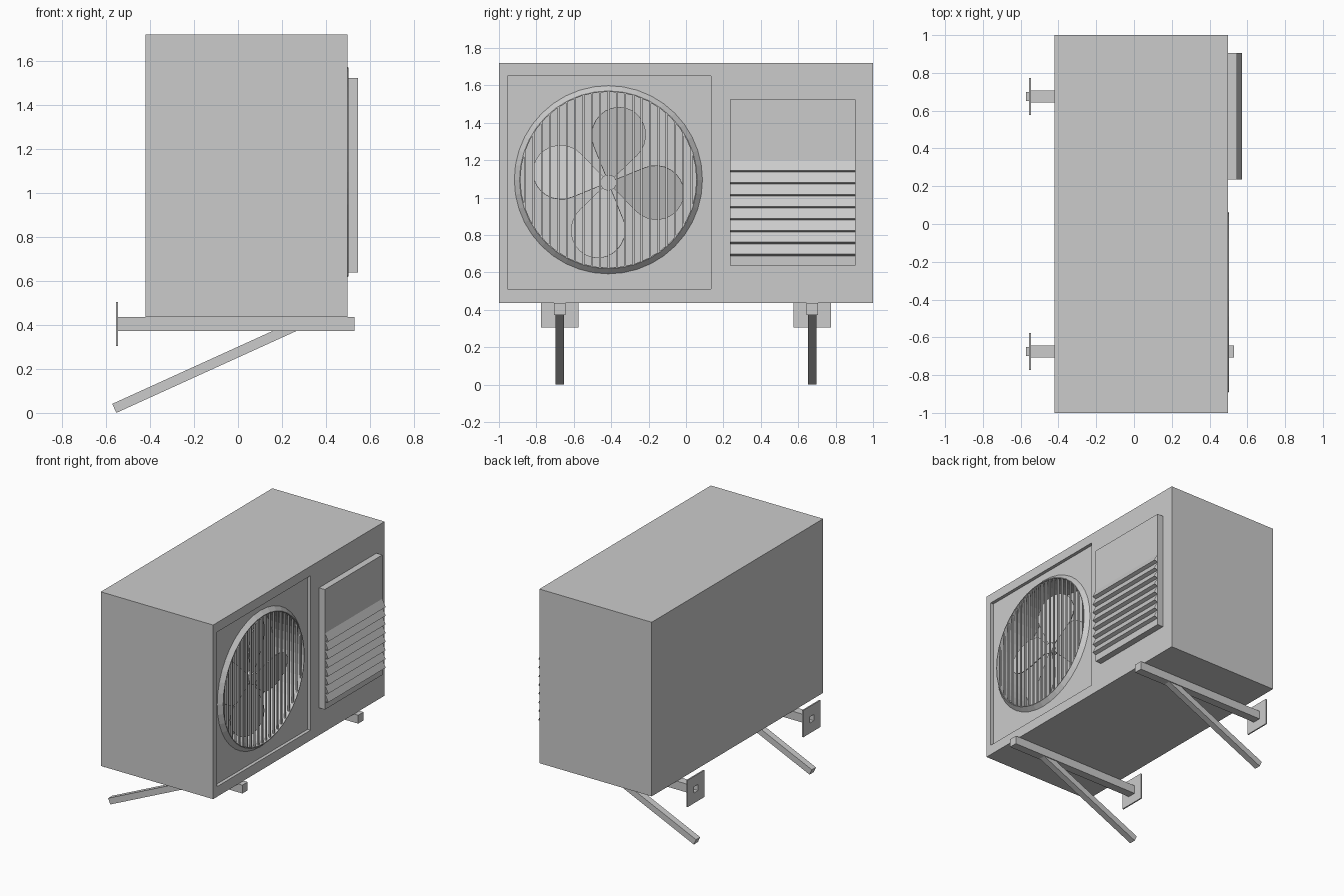
import bpy, bmesh, math
from mathutils import Vector, Matrix

if "Cube" in bpy.data.objects:
    bpy.data.objects.remove(bpy.data.objects["Cube"])

FY, FZ = -0.415, 1.095          # fan opening centre (y, z)
R_IN, R_OUT = 0.475, 0.505      # opening and rim radii


def make(name, verts, faces):
    me = bpy.data.meshes.new(name)
    me.from_pydata([tuple(v) for v in verts], [], faces)
    bm = bmesh.new()
    bm.from_mesh(me)
    bmesh.ops.recalc_face_normals(bm, faces=bm.faces)
    bm.to_mesh(me)
    bm.free()
    ob = bpy.data.objects.new(name, me)
    bpy.context.collection.objects.link(ob)
    return ob


def boxes(name, spans):
    """One object from boxes given as (x0, x1, y0, y1, z0, z1)."""
    verts, faces = [], []
    for x0, x1, y0, y1, z0, z1 in spans:
        n = len(verts)
        verts += [(x, y, z) for x in (x0, x1) for y in (y0, y1) for z in (z0, z1)]
        for f in ((0, 1, 3, 2), (4, 6, 7, 5), (0, 4, 5, 1),
                  (2, 3, 7, 6), (0, 2, 6, 4), (1, 5, 7, 3)):
            faces.append([n + i for i in f])
    return make(name, verts, faces)


def cylinder(name, r, x0, x1, cy, cz, sides):
    verts = [(x, cy + r * math.cos(2 * math.pi * i / sides),
              cz + r * math.sin(2 * math.pi * i / sides))
             for x in (x0, x1) for i in range(sides)]
    faces = [[i, (i + 1) % sides, sides + (i + 1) % sides, sides + i] for i in range(sides)]
    faces += [list(range(sides)), list(range(sides, 2 * sides))]
    return make(name, verts, faces)


def cut(ob, cutter):
    m = ob.modifiers.new("cut", 'BOOLEAN')
    m.operation, m.solver, m.object = 'DIFFERENCE', 'EXACT', cutter
    cutter.hide_render = True
    cutter.hide_viewport = True


# Casing with square recess and round fan cavity
casing = boxes("casing", [(-0.42, 0.497, -1, 1, 0.435, 1.72)])
cut(casing, boxes("recess_cutter", [(0.473, 0.6, -0.955, 0.135, 0.51, 1.65)]))
cut(casing, cylinder("cavity_cutter", R_IN - 0.004, 0.25, 0.62, FY, FZ, 40))

# Bevelled rim around the fan opening
profile = [(R_OUT, 0.471), (R_IN, 0.502), (R_IN - 0.005, 0.502), (R_IN - 0.005, 0.471)]
S = 40
verts = [(x, FY + r * math.cos(2 * math.pi * i / S), FZ + r * math.sin(2 * math.pi * i / S))
         for i in range(S) for r, x in profile]
faces = [[i * 4 + j, i * 4 + (j + 1) % 4, (i + 1) % S * 4 + (j + 1) % 4, (i + 1) % S * 4 + j]
         for i in range(S) for j in range(4)]
make("fan_rim", verts, faces)

# Vertical guard bars
bars = []
for i in range(-10, 11):
    y = i * 0.0445
    h = math.sqrt(R_IN ** 2 - y ** 2) - 0.001
    bars.append((0.482, 0.494, FY + y - 0.005, FY + y + 0.005, FZ - h, FZ + h))
boxes("fan_guard", bars)

# Fan hub with four pitched teardrop blades
HZ = 1.08
cylinder("fan_hub", 0.043, 0.37, 0.42, FY, HZ, 16)
cylinder("fan_shaft", 0.02, 0.25, 0.38, FY, HZ, 12)
outline = [Vector((0, 0.022, 0.03))]
for i in range(19):
    a = math.radians(-35 + 250 * i / 18)
    outline.append(Vector((0, 0.15 * math.cos(a), 0.26 + 0.15 * math.sin(a))))
outline.append(Vector((0, -0.022, 0.03)))
verts, faces = [], []
for k in range(4):
    m = (Matrix.Translation((0.40, FY, HZ))
         @ Matrix.Rotation(math.radians(-12 - 90 * k), 4, 'X')
         @ Matrix.Rotation(math.radians(15), 4, 'Z'))
    faces.append(list(range(len(verts), len(verts) + len(outline))))
    verts += [m @ p for p in outline]
blades = make("fan_blades", verts, faces)
blades.modifiers.new("thickness", 'SOLIDIFY').thickness = 0.006

# Raised service panel with a sawtooth sheet of louvres
PY0, PY1 = 0.235, 0.905
boxes("service_panel", [(0.49, 0.545, PY0, PY1, 0.637, 1.523)])
path = []
for i in range(8):
    z = 1.2 - i * 0.064
    path += [(0.5455, z), (0.572, z - 0.055)]
path.append((0.5455, 1.2 - 8 * 0.064))
verts = [(x, y, z) for x, z in path for y in (PY0, PY1)]
faces = [[2 * i, 2 * i + 2, 2 * i + 3, 2 * i + 1] for i in range(len(path) - 1)]
make("louvres", verts, faces)

# Wall brackets: beam, wall plate and diagonal brace on each side
slope = math.atan2(0.365, 0.803)
d = Vector((math.cos(slope), 0, math.sin(slope)))
n = Vector((-d.z, 0, d.x)) * 0.045
for side, cy in (("left", -0.675), ("right", 0.675)):
    beam = boxes("beam_" + side, [(-0.552, 0.53, cy - 0.031, cy + 0.031, 0.373, 0.435)])
    plate = boxes("wall_plate_" + side, [(-0.555, -0.545, cy - 0.099, cy + 0.099, 0.305, 0.503)])
    bore = boxes("bore_cutter_" + side, [(-0.6, 0.5, cy - 0.023, cy + 0.023, 0.381, 0.427)])
    cut(beam, bore)
    cut(plate, bore)
    p = Vector((-0.553, cy, 0.0))
    q = p + d * 0.905
    w = Vector((0, 0.024, 0))
    # upper end is trimmed level, just inside the beam
    zt = 0.378
    lo = p + d * ((zt - p.z) / d.z)
    hi = p + n + d * ((zt - (p + n).z) / d.z)
    verts = [v + s for s in (-w, w) for v in (p, lo, hi, p + n)]
    make("brace_" + side, verts,
         [(0, 1, 2, 3), (4, 5, 6, 7)] + [(i, (i + 1) % 4, 4 + (i + 1) % 4, 4 + i) for i in range(4)])
